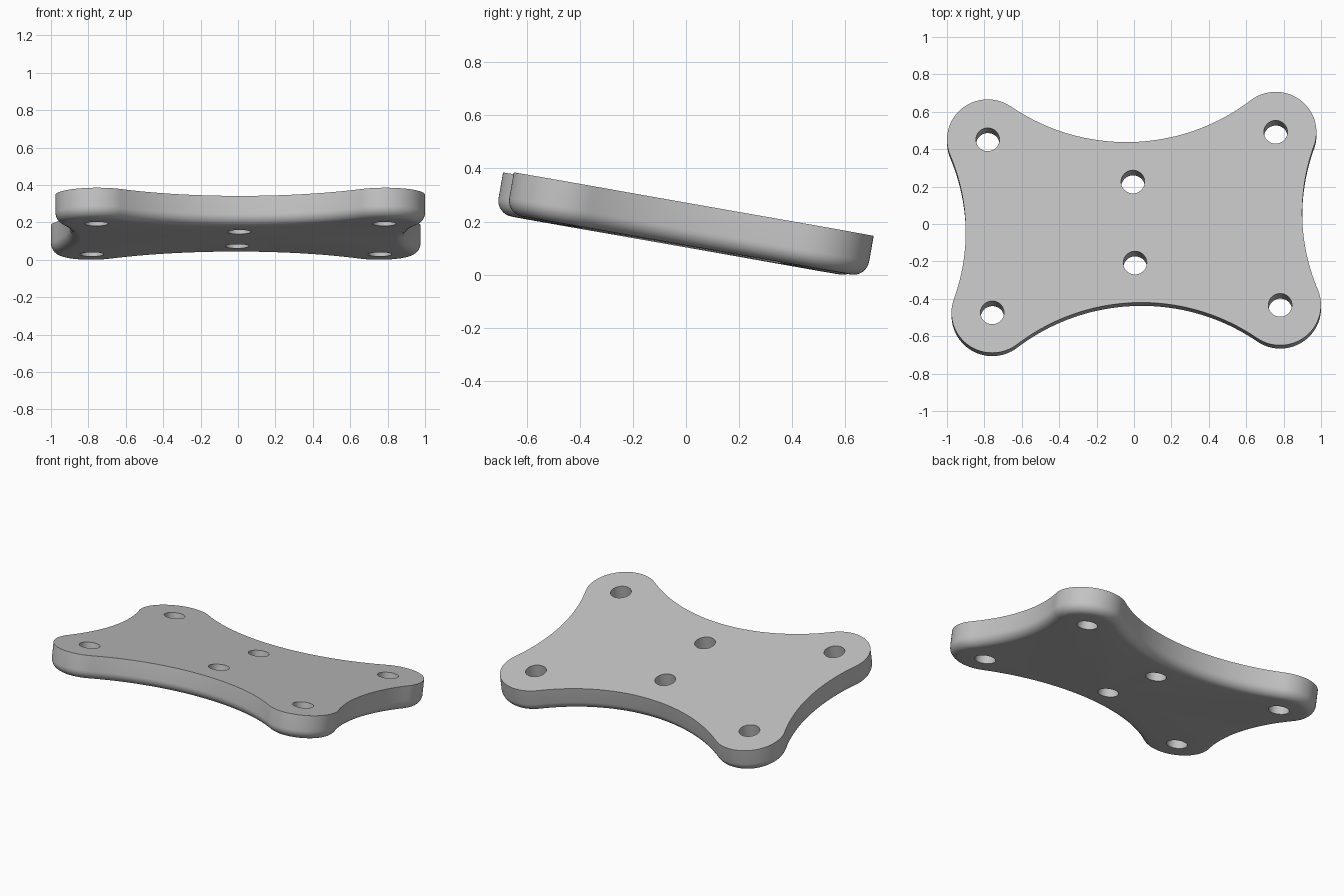
import bpy
import bmesh
from math import sin, cos, pi, radians, atan2
from mathutils import Matrix, Vector

old = bpy.data.objects.get("Cube")
if old:
    bpy.data.objects.remove(old, do_unlink=True)

HX, HY = 0.77, 0.47      # corner hole positions
CORNER = 0.218           # corner lobe radius
WAIST = 1.084            # radius of the concave sides
THICK = 0.158
FILLET = 0.06
HOLE = 0.063

grey = bpy.data.materials.new("plain_grey")
grey.use_nodes = True
colour = (0.55, 0.55, 0.55, 1)
grey.diffuse_color = colour
grey.node_tree.nodes["Principled BSDF"].inputs["Base Color"].default_value = colour

# Centres of the concave arcs, tangent to the corner lobes
reach = CORNER + WAIST
side_x = HX + (reach ** 2 - HY ** 2) ** 0.5
side_y = HY + (reach ** 2 - HX ** 2) ** 0.5
a_side = atan2(-HY, side_x - HX)          # lobe to right waist
a_back = atan2(side_y - HY, -HX)          # lobe to back waist


def arc(cx, cy, r, a0, a1, n):
    return [(cx + r * cos(a0 + (a1 - a0) * i / n),
             cy + r * sin(a0 + (a1 - a0) * i / n)) for i in range(n + 1)]


def outline(inset):
    """One closed outline, mirrored from a single quadrant."""
    lobe, waist = CORNER - inset, WAIST + inset
    quarter = arc(side_x, 0, waist, pi, pi + a_side, 16)
    quarter += arc(HX, HY, lobe, a_side, a_back, 32)[1:]
    quarter += arc(0, side_y, waist, a_back - pi, -pi / 2, 24)[1:]
    half = quarter + [(-x, y) for x, y in reversed(quarter[:-1])]
    return half + [(x, -y) for x, y in reversed(half[1:-1])]


# Plate: sharp top edge, rounded bottom edge
bm = bmesh.new()
levels = [(0, THICK / 2)]
for i in range(9):
    a = pi / 2 * i / 8
    levels.append((FILLET * (1 - cos(a)), -THICK / 2 + FILLET * (1 - sin(a))))
rings = [[bm.verts.new((x, y, z)) for x, y in outline(d)] for d, z in levels]
count = len(rings[0])
for upper, lower in zip(rings, rings[1:]):
    for i in range(count):
        j = (i + 1) % count
        bm.faces.new((upper[i], lower[i], lower[j], upper[j]))
bm.faces.new(rings[0])
bm.faces.new(rings[-1][::-1])
bmesh.ops.recalc_face_normals(bm, faces=bm.faces)
mesh = bpy.data.meshes.new("mounting_plate")
bm.to_mesh(mesh)
bm.free()
mesh.materials.append(grey)
plate = bpy.data.objects.new("mounting_plate", mesh)
bpy.context.collection.objects.link(plate)

# Six through holes, cut straight across the plate
bm = bmesh.new()
spots = [(sx * HX, sy * HY) for sx in (-1, 1) for sy in (-1, 1)] + [(0, 0.22), (0, -0.22)]
for x, y in spots:
    bmesh.ops.create_cone(bm, cap_ends=True, segments=48, radius1=HOLE, radius2=HOLE,
                          depth=THICK * 3, matrix=Matrix.Translation((x, y, 0)))
cut_mesh = bpy.data.meshes.new("hole_cutter")
bm.to_mesh(cut_mesh)
bm.free()
cut_mesh.materials.append(grey)
cutter = bpy.data.objects.new("hole_cutter", cut_mesh)
bpy.context.collection.objects.link(cutter)
cutter.hide_render = True

cut = plate.modifiers.new("holes", "BOOLEAN")
cut.object = cutter
cut.solver = "EXACT"
bpy.ops.object.select_all(action="DESELECT")
plate.select_set(True)
bpy.context.view_layer.objects.active = plate
bpy.ops.object.modifier_apply(modifier=cut.name)
bpy.data.objects.remove(cutter, do_unlink=True)

# Tilt down toward the back, turn slightly, and set on the ground
plate.data.transform(Matrix.Rotation(radians(1.5), 4, "Z") @ Matrix.Rotation(radians(-10), 4, "X"))
low = Vector([min(v.co[k] for v in plate.data.vertices) for k in range(3)])
high = Vector([max(v.co[k] for v in plate.data.vertices) for k in range(3)])
middle = (low + high) / 2
plate.data.transform(Matrix.Translation((-middle.x, -middle.y, -low.z)))
bpy.ops.object.shade_smooth_by_angle(angle=radians(30))
